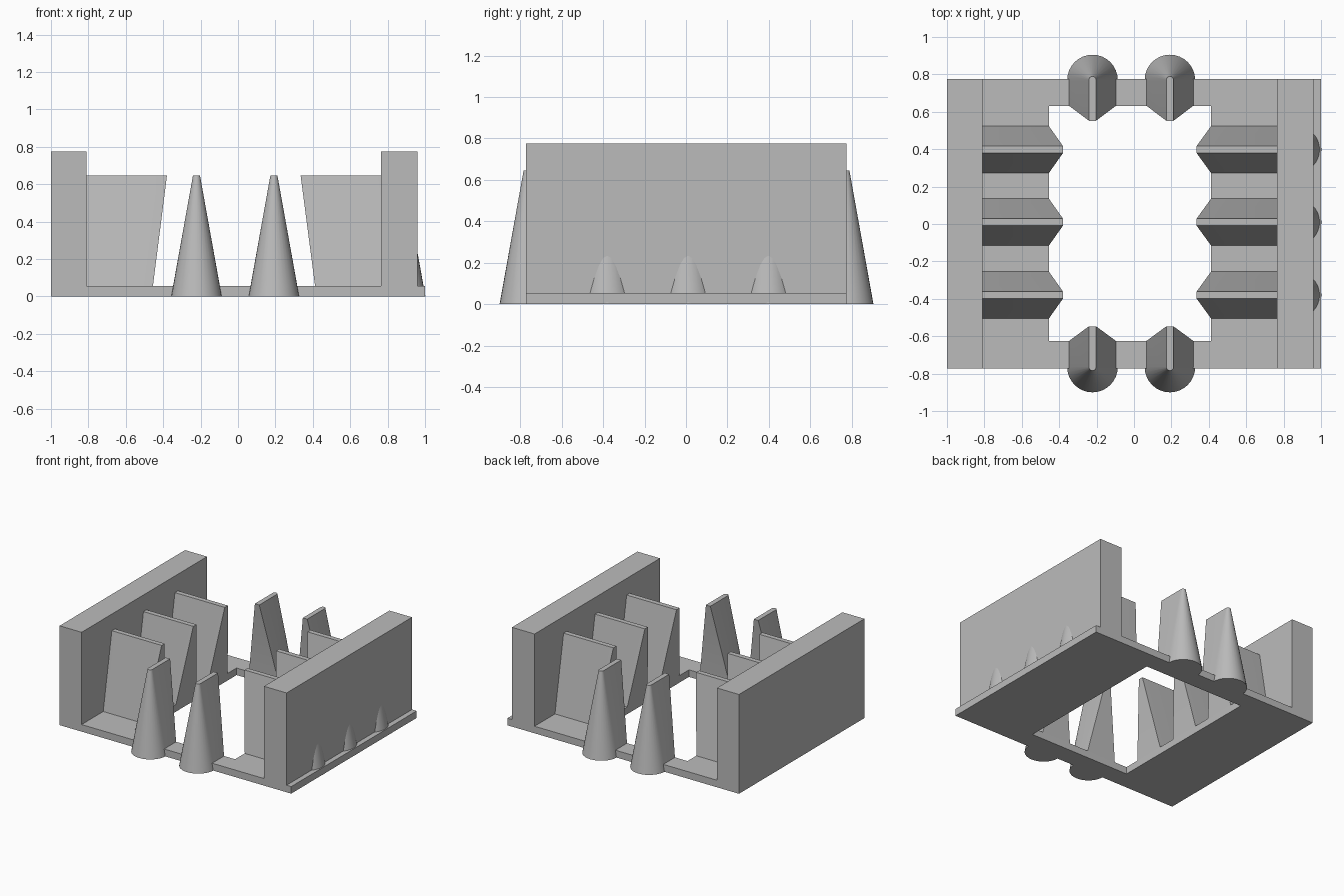
import bpy, bmesh, math
from mathutils import Vector

cube = bpy.data.objects.get("Cube")
if cube:
    bpy.data.objects.remove(cube)

grey = bpy.data.materials.new("plain grey")
grey.use_nodes = True
GREY = (0.5, 0.5, 0.5, 1)
grey.diffuse_color = GREY
grey.node_tree.nodes["Principled BSDF"].inputs["Base Color"].default_value = GREY

PLATE, FIN_TOP, WALL_TOP = 0.055, 0.645, 0.775
FRONT, BACK = -0.772, 0.775


def finish(name, bm):
    bmesh.ops.recalc_face_normals(bm, faces=bm.faces)
    mesh = bpy.data.meshes.new(name)
    bm.to_mesh(mesh)
    bm.free()
    mesh.materials.append(grey)
    obj = bpy.data.objects.new(name, mesh)
    bpy.context.collection.objects.link(obj)
    return obj


def ring(bm, points, z):
    return [bm.verts.new((x, y, z)) for x, y in points]


def bridge(bm, a, b):
    for i in range(len(a)):
        j = (i + 1) % len(a)
        bm.faces.new((a[i], a[j], b[j], b[i]))


def rect(x0, x1, y0, y1):
    return [(x0, y0), (x1, y0), (x1, y1), (x0, y1)]


def wall(name, x0, x1):
    bm = bmesh.new()
    low = ring(bm, rect(x0, x1, FRONT, BACK), 0)
    high = ring(bm, rect(x0, x1, FRONT, BACK), WALL_TOP)
    bridge(bm, low, high)
    bm.faces.new(low)
    bm.faces.new(high)
    finish(name, bm)


def fin(name, centre, inward, base_len, top_len):
    """Tapered fin: half cone at the centre, leaning flat end toward the middle."""
    bm = bmesh.new()
    direction = Vector(inward)
    side = Vector((-direction.y, direction.x))
    slope = (0.135 - 0.019) / FIN_TOP
    rings = []
    for z, length in ((0, base_len), (PLATE, base_len), (FIN_TOP, top_len)):
        r = 0.135 - slope * z
        arc = [(-r * math.sin(t), r * math.cos(t))
               for t in (math.pi * i / 16 for i in range(17))]
        outline = arc + [(length, -r), (length, r)]
        points = [Vector(centre) + direction * a + side * b for a, b in outline]
        rings.append(ring(bm, points, z))
    bridge(bm, rings[0], rings[1])
    bridge(bm, rings[1], rings[2])
    bm.faces.new(rings[0])
    bm.faces.new(rings[2])
    obj = finish(name, bm)
    bpy.ops.object.select_all(action='DESELECT')
    obj.select_set(True)
    bpy.context.view_layer.objects.active = obj
    bpy.ops.object.shade_smooth_by_angle(angle=math.radians(25))


# Base plate with a rectangular opening
bm = bmesh.new()
outer, inner = rect(-1, 1, FRONT, BACK), rect(-0.455, 0.412, -0.625, 0.632)
out_low, out_high = ring(bm, outer, 0), ring(bm, outer, PLATE)
in_low, in_high = ring(bm, inner, 0), ring(bm, inner, PLATE)
for a, b in ((out_low, out_high), (out_high, in_high),
             (in_high, in_low), (in_low, out_low)):
    bridge(bm, a, b)
finish("base_plate", bm)

# Side walls; the left one is set in from the plate edge
wall("right_wall", -1, -0.81)
wall("left_wall", 0.765, 0.96)

# Three fins along each wall, the left ones poking through it
for i, y in enumerate((-0.38, 0.01, 0.398)):
    fin(f"right_fin_{i + 1}", (-0.86, y), (1, 0), 0.405, 0.48)
    fin(f"left_fin_{i + 1}", (0.867, y), (-1, 0), 0.455, 0.532)

# Two fins on the front and back rails
for i, x in enumerate((-0.222, 0.192)):
    fin(f"front_fin_{i + 1}", (x, -0.765), (0, 1), 0.14, 0.218)
    fin(f"back_fin_{i + 1}", (x, 0.77), (0, -1), 0.138, 0.218)
